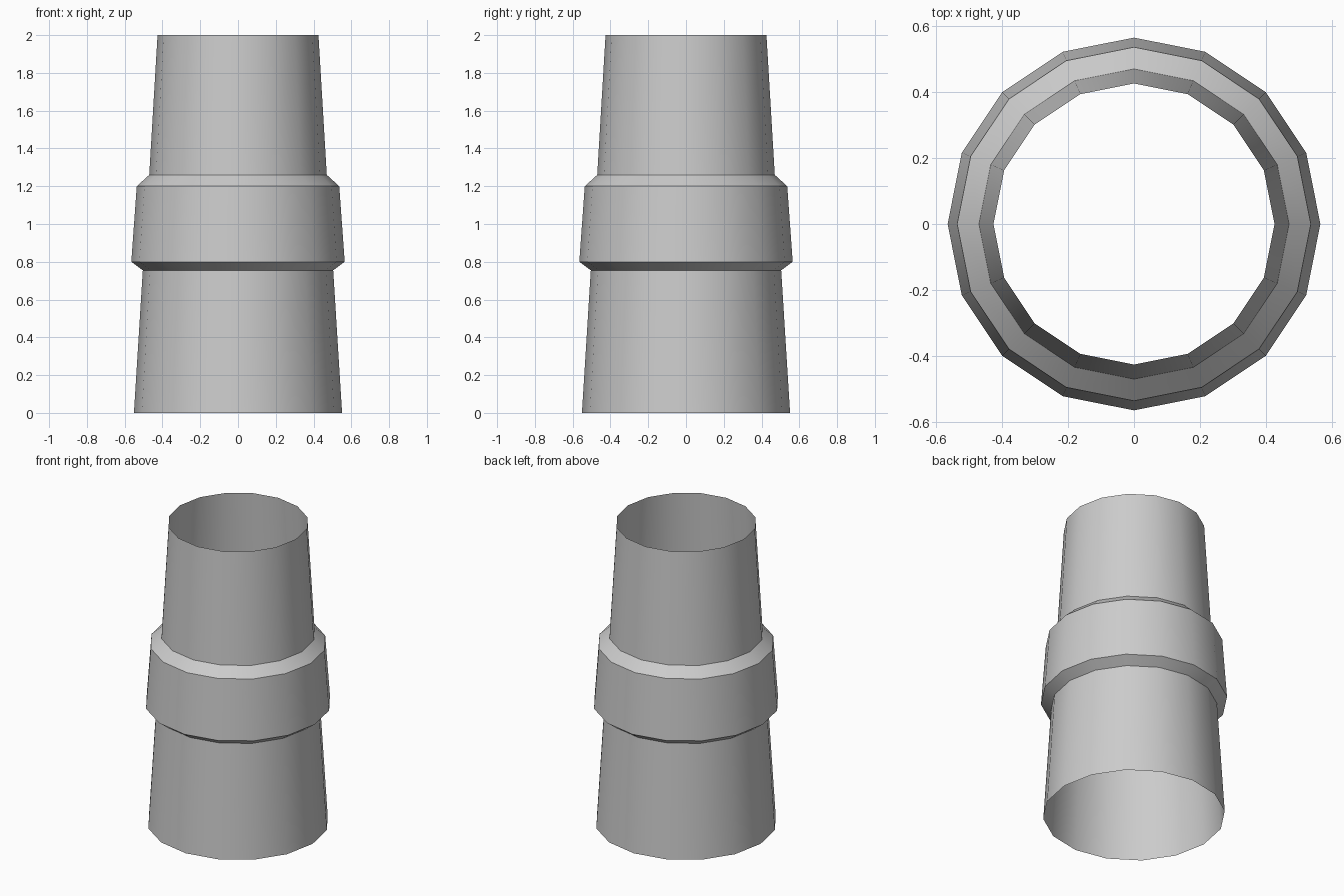
import bpy, bmesh, math

if "Cube" in bpy.data.objects:
    bpy.data.objects.remove(bpy.data.objects["Cube"])

SIDES = 16

# Open tapered sleeve with a raised bevelled collar: (radius, height)
profile = [(0.551, 0.0), (0.504, 0.755), (0.565, 0.80),
           (0.536, 1.20), (0.470, 1.26), (0.426, 2.0)]

# Stack one ring per profile point and bridge neighbours with quads
bm = bmesh.new()
rings = []
for r, z in profile:
    rings.append([bm.verts.new((r * math.cos(2 * math.pi * i / SIDES),
                                r * math.sin(2 * math.pi * i / SIDES), z))
                  for i in range(SIDES)])
for low, high in zip(rings, rings[1:]):
    for i in range(SIDES):
        j = (i + 1) % SIDES
        bm.faces.new((low[i], low[j], high[j], high[i]))

mesh = bpy.data.meshes.new("collared_sleeve")
bm.to_mesh(mesh)
bm.free()
sleeve = bpy.data.objects.new("collared_sleeve", mesh)
bpy.context.collection.objects.link(sleeve)

# Smooth walls, crisp collar edges
bpy.context.view_layer.objects.active = sleeve
sleeve.select_set(True)
bpy.ops.object.shade_smooth_by_angle(angle=math.radians(30))
